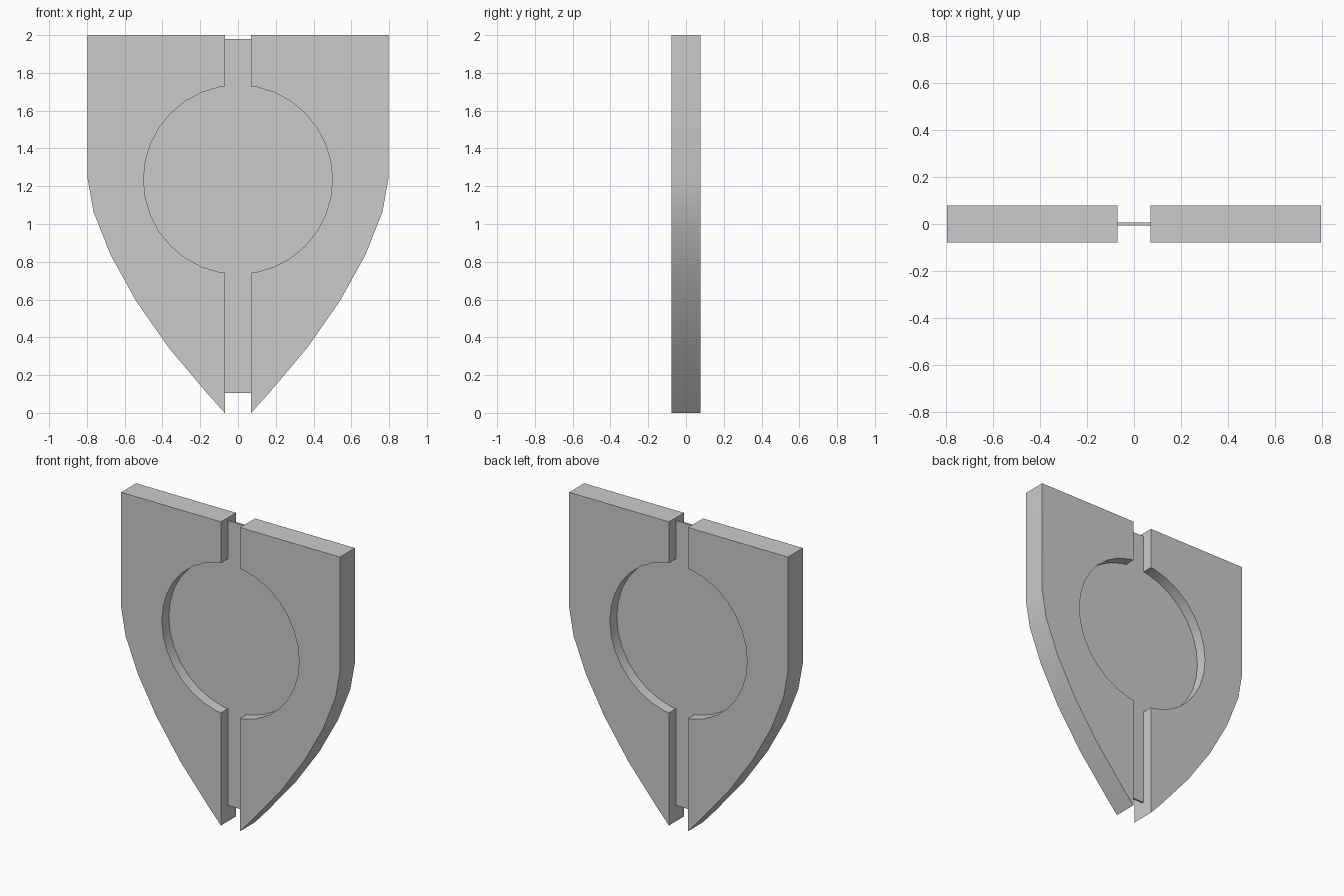
import bpy, bmesh
from math import sin, cos, radians

if "Cube" in bpy.data.objects:
    bpy.data.objects.remove(bpy.data.objects["Cube"])

HALF_T, GAP, R, CZ, SEG = 0.078, 0.07, 0.5, 1.235, 32


def arc(radius, x_min):
    """Right side of the circle, bottom to top, ending on x = x_min."""
    pts = []
    for i in range(SEG // 2 + 1):
        a = radians(-90 + i * 360 / SEG)
        x = radius * cos(a)
        if x > x_min:
            pts.append((x, CZ + radius * sin(a)))
    step = radians(360 / SEG)
    drop = x_min / (radius * sin(step)) * radius * (1 - cos(step))
    z = radius - drop
    return [(x_min, CZ - z)] + pts + [(x_min, CZ + z)]


def extrude_profile(name, profile, half_depth):
    """Solid from an x-z outline, centred on y = 0."""
    bm = bmesh.new()
    face = bm.faces.new([bm.verts.new((x, -half_depth, z)) for x, z in profile])
    res = bmesh.ops.extrude_face_region(bm, geom=[face], use_keep_orig=True)
    verts = [v for v in res["geom"] if isinstance(v, bmesh.types.BMVert)]
    bmesh.ops.translate(bm, verts=verts, vec=(0, 2 * half_depth, 0))
    bmesh.ops.recalc_face_normals(bm, faces=bm.faces)
    mesh = bpy.data.meshes.new(name)
    bm.to_mesh(mesh)
    bm.free()
    obj = bpy.data.objects.new(name, mesh)
    bpy.context.collection.objects.link(obj)
    bpy.ops.object.select_all(action="DESELECT")
    obj.select_set(True)
    bpy.context.view_layer.objects.active = obj
    bpy.ops.object.shade_smooth_by_angle(angle=radians(25))
    return obj


# Shield halves: outer curve up to the top, then down around the round recess
outer = [(GAP, 0), (0.16, 0.10), (0.366, 0.344), (0.54, 0.593),
         (0.675, 0.837), (0.765, 1.065), (0.797, 1.245), (0.797, 2), (GAP, 2)]
halves = extrude_profile("shield_halves", outer + arc(R, GAP)[::-1], HALF_T)
mirror = halves.modifiers.new("mirror", "MIRROR")
mirror.use_axis[0] = True

# Thin centre panel: disc plus strip, tucked slightly into the halves
w = GAP + 0.005
right = [(w, 0.105)] + arc(R + 0.005, w) + [(w, 1.98)]
extrude_profile("centre_panel", right + [(-x, z) for x, z in right[::-1]], 0.0065)
